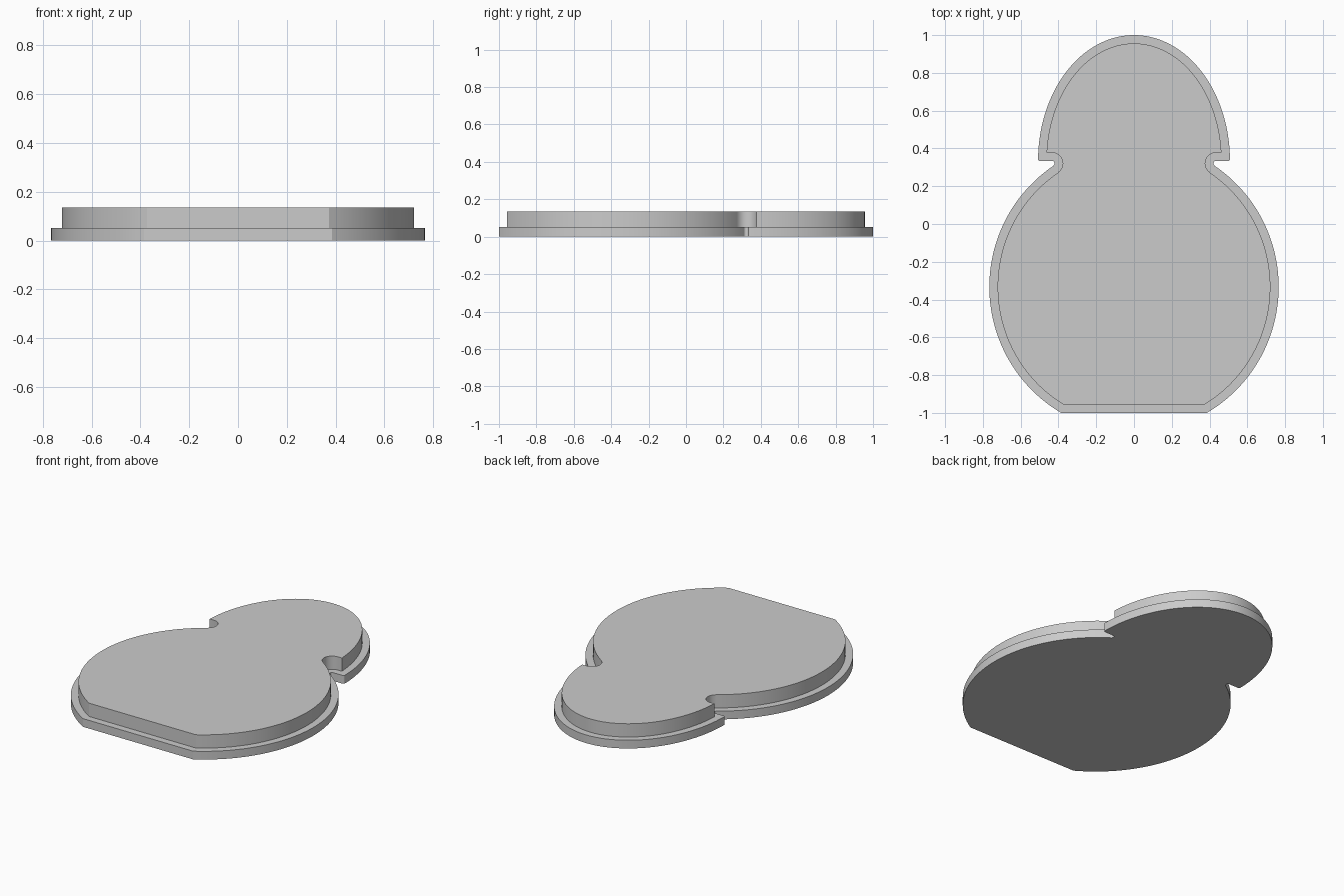
import bpy, bmesh
from math import sin, cos, asin, radians, sqrt, pi

cube = bpy.data.objects.get("Cube")
if cube:
    bpy.data.objects.remove(cube, do_unlink=True)

RIM = 0.044                      # width of the exposed step
BASE_TOP, PLATE_TOP = 0.052, 0.136

grey = bpy.data.materials.new("plain grey")
grey.use_nodes = True
colour = (0.6, 0.6, 0.6, 1)
grey.diffuse_color = colour
grey.node_tree.nodes["Principled BSDF"].inputs["Base Color"].default_value = colour


def arc(cx, cy, rx, ry, start, end, steps):
    """Points along an elliptical arc, angles in radians."""
    return [(cx + rx * cos(start + (end - start) * i / steps),
             cy + ry * sin(start + (end - start) * i / steps))
            for i in range(steps + 1)]


def outline(inset):
    """Closed outline: flat-bottomed body, neck notches and domed head."""
    body_y, body_rx, body_ry = -0.333, 0.766 - inset, 0.772 - inset
    notch_x, notch_y, notch_r = 0.434, 0.321, 0.013 + inset
    head_y, head_rx, head_ry = 0.335, 0.508 - inset, 0.665 - inset

    # Body side, from the flat bottom up to the neck
    low = asin((-1 + inset - body_y) / body_ry)
    neck = radians(234)
    high = asin((notch_y + notch_r * sin(neck) - body_y) / body_ry)
    half = arc(0, body_y, body_rx, body_ry, low, high, 48)

    # Rounded neck notch
    half += arc(notch_x, notch_y, notch_r, notch_r, neck, pi / 2, 14)

    # Head corner and dome up to the crown
    corner_y = notch_y + notch_r
    if inset == 0:
        r = 0.01
        half += arc(head_rx - r, corner_y + r, r, r, -pi / 2, 0, 5)
        corner_y += r
    start = asin(max(0, (corner_y - head_y) / head_ry))
    half += arc(0, head_y, head_rx, head_ry, start, pi / 2, 40)[:-1]

    crown = [(0, head_y + head_ry)]
    return half + crown + [(-x, y) for x, y in reversed(half)]


def slab(name, inset, bottom, top):
    """Extrude the outline between two heights."""
    bm = bmesh.new()
    face = bm.faces.new([bm.verts.new((x, y, bottom)) for x, y in outline(inset)])
    raised = bmesh.ops.extrude_face_region(bm, geom=[face], use_keep_orig=True)["geom"]
    verts = [v for v in raised if isinstance(v, bmesh.types.BMVert)]
    bmesh.ops.translate(bm, verts=verts, vec=(0, 0, top - bottom))
    bmesh.ops.remove_doubles(bm, verts=bm.verts, dist=1e-5)
    bmesh.ops.recalc_face_normals(bm, faces=bm.faces)
    mesh = bpy.data.meshes.new(name)
    bm.to_mesh(mesh)
    bm.free()
    mesh.materials.append(grey)
    obj = bpy.data.objects.new(name, mesh)
    bpy.context.collection.objects.link(obj)
    bpy.ops.object.select_all(action="DESELECT")
    obj.select_set(True)
    bpy.context.view_layer.objects.active = obj
    bpy.ops.object.shade_smooth_by_angle(angle=radians(30))
    return obj


# Wide rim below, smaller raised plate on top
slab("base_rim", 0, 0, BASE_TOP)
slab("raised_plate", RIM, BASE_TOP, PLATE_TOP)
